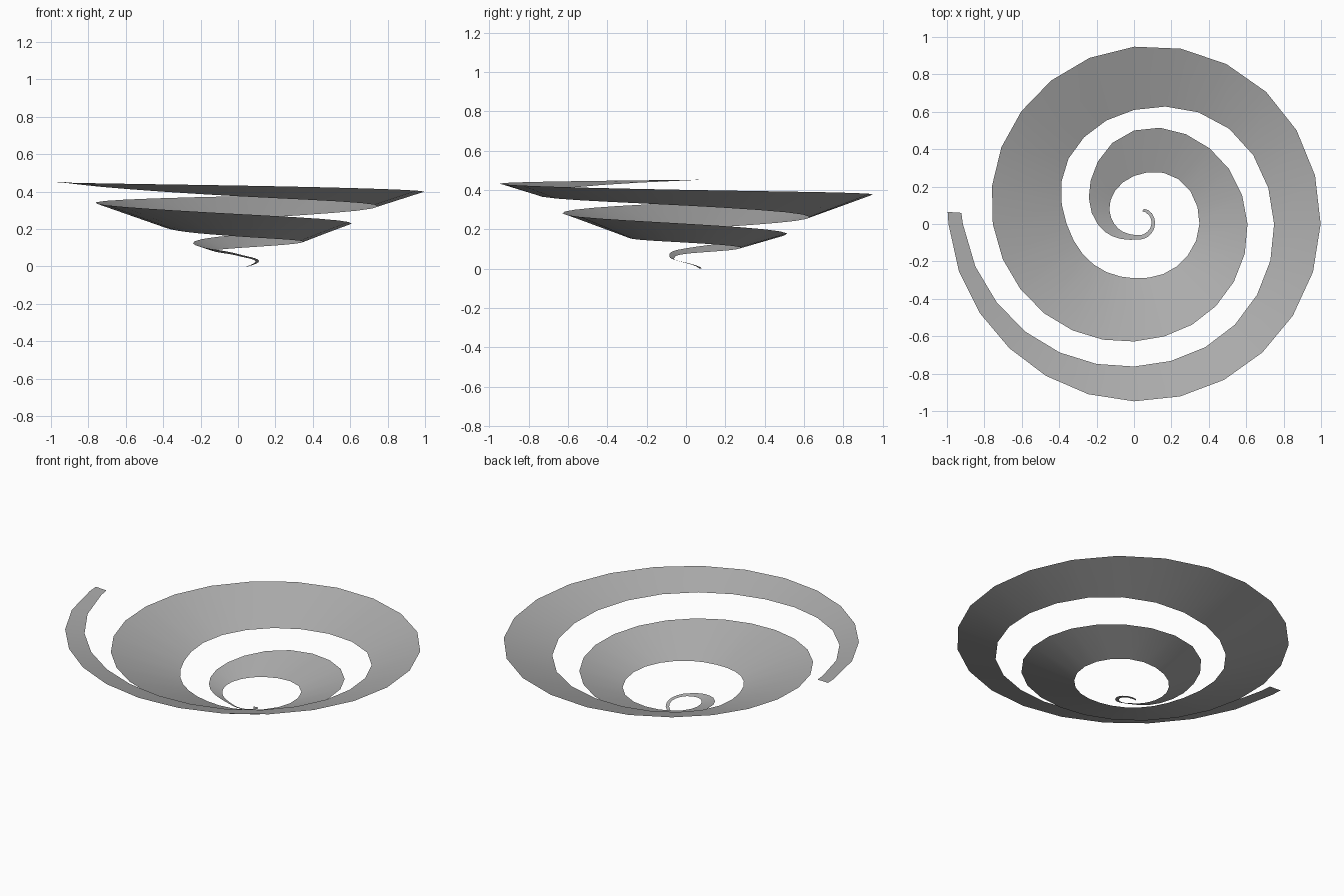
import bpy, math

if "Cube" in bpy.data.objects:
    bpy.data.objects.remove(bpy.data.objects["Cube"])

# Clockwise spiral edges: radii every 45 degrees, heights every 90, from -90
R_OUT = [0.06, 0.106, 0.113, 0.1, 0.084, 0.11, 0.195, 0.328, 0.5, 0.572, 0.607, 0.62,
         0.628, 0.677, 0.755, 0.852, 0.948, 0.999, 0.998, 0.971, 0.948, 0.941, 0.992, 1.085]
R_IN = [0.055, 0.088, 0.094, 0.076, 0.058, 0.066, 0.105, 0.178, 0.257, 0.338, 0.35, 0.322,
        0.29, 0.306, 0.36, 0.495, 0.61, 0.72, 0.749, 0.762, 0.762, 0.817, 0.915, 1.05]
Z_OUT = [-0.02, 0.03, 0.066, 0.103, 0.168, 0.228, 0.28, 0.335, 0.375, 0.4, 0.432, 0.451, 0.465]
Z_IN = [-0.02, 0.028, 0.056, 0.075, 0.098, 0.132, 0.16, 0.198, 0.252, 0.32, 0.375, 0.448, 0.49]


def sample(keys, step, a):
    """Catmull-Rom lookup at angle a."""
    t = (a + 90) / step
    i = min(int(t), len(keys) - 2)
    f = t - i
    p1, p2 = keys[i], keys[i + 1]
    p0 = keys[i - 1] if i > 0 else 2 * p1 - p2
    p3 = keys[i + 2] if i + 2 < len(keys) else 2 * p2 - p1
    return p1 + 0.5 * f * (p2 - p0 + f * (2 * p0 - 5 * p1 + 4 * p2 - p3
                                          + f * (3 * (p1 - p2) + p3 - p0)))


def edge_point(radii, heights, a):
    r, z = sample(radii, 45, a), max(0, sample(heights, 90, a))
    return (r * math.cos(math.radians(a)), -r * math.sin(math.radians(a)), z)


# Ribbon stations along the spiral
START, END = -57, 903.7
angles = [START] + list(range(-45, 901, 15)) + [END]
verts, faces = [], []
for a in angles:
    verts += [edge_point(R_IN, Z_IN, a), edge_point(R_OUT, Z_OUT, a)]
for i in range(len(angles) - 1):
    b = 2 * i
    faces.append((b + 1, b + 3, b + 2, b))

mesh = bpy.data.meshes.new("spiral_ribbon")
mesh.from_pydata(verts, [], faces)
mesh.update()
ribbon = bpy.data.objects.new("spiral_ribbon", mesh)
bpy.context.collection.objects.link(ribbon)
for p in mesh.polygons:
    p.use_smooth = True

# Dark grey surface
mat = bpy.data.materials.new("dark_grey")
mat.diffuse_color = (0.42, 0.42, 0.42, 1)
mat.use_nodes = True
mat.node_tree.nodes["Principled BSDF"].inputs["Base Color"].default_value = mat.diffuse_color
mesh.materials.append(mat)
